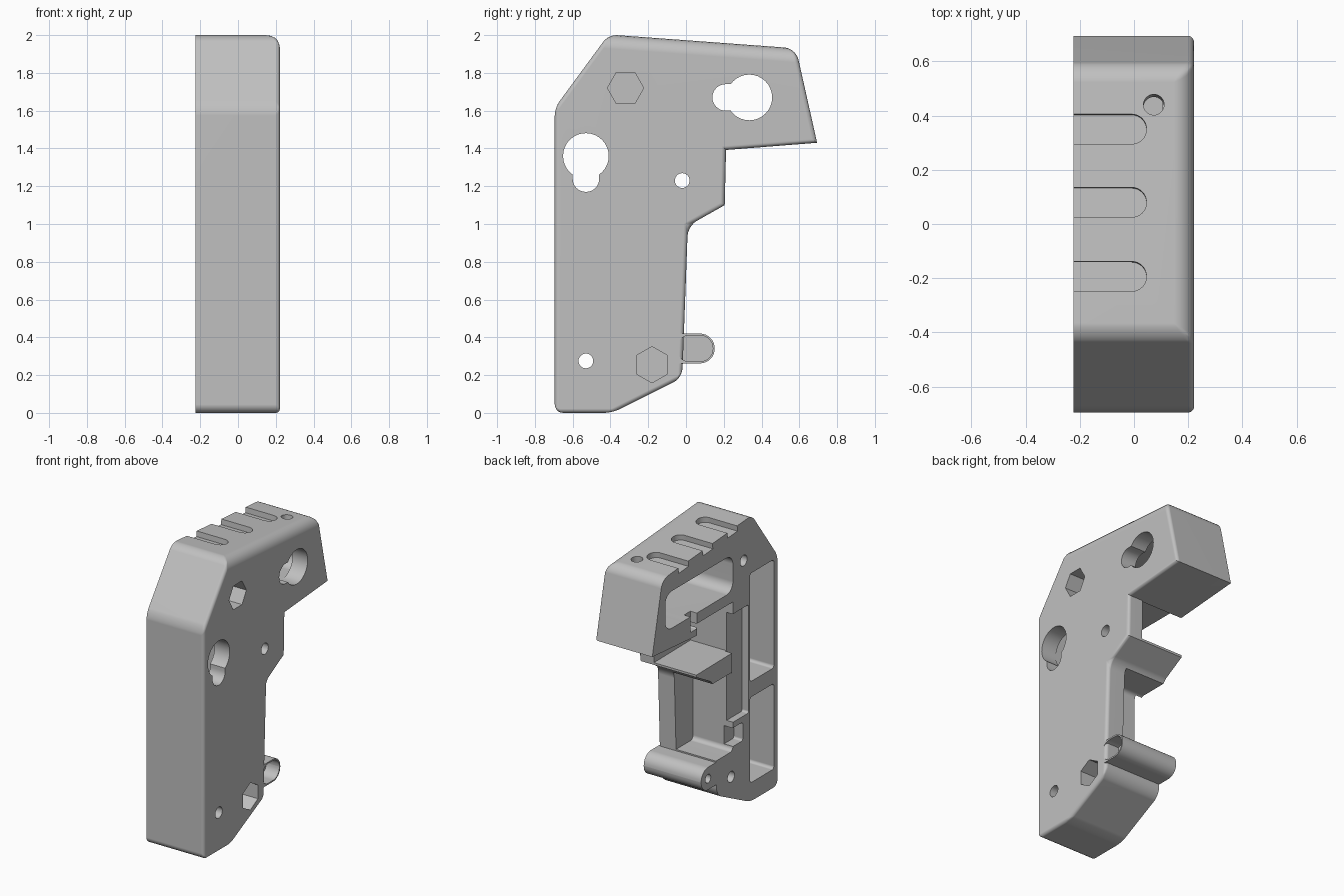
import bpy, bmesh, math

default = bpy.data.objects.get("Cube")
if default:
    bpy.data.objects.remove(default, do_unlink=True)

OPEN_X, OUTER_X, FLOOR_X = -0.224, 0.222, 0.105
THROUGH = (-0.5, 0.5)
TOP_SLOPE = 0.0737

grey = bpy.data.materials.new("plain_grey")
grey.use_nodes = True
colour = (0.53, 0.53, 0.53, 1)
grey.diffuse_color = colour
grey.node_tree.nodes["Principled BSDF"].inputs["Base Color"].default_value = colour


def ngon(u, v, r, n=32, turn=0.0):
    step = 2 * math.pi / n
    return [(u + r * math.cos(turn + i * step), v + r * math.sin(turn + i * step)) for i in range(n)]


def rounded_box(u0, u1, v0, v1, r):
    """Rectangle outline with rounded corners."""
    centres = [(u1 - r, v1 - r), (u0 + r, v1 - r), (u0 + r, v0 + r), (u1 - r, v0 + r)]
    pts = []
    for k, (u, v) in enumerate(centres):
        for i in range(9):
            a = (k + i / 8) * math.pi / 2
            pts.append((u + r * math.cos(a), v + r * math.sin(a)))
    return pts


def prism(name, pts, lo, hi, axis="x"):
    """Extrude an outline along x (points are y, z) or z (points are x, y)."""
    bm = bmesh.new()
    place = (lambda p, d: (d, p[0], p[1])) if axis == "x" else (lambda p, d: (p[0], p[1], d))
    near = [bm.verts.new(place(p, lo)) for p in pts]
    far = [bm.verts.new(place(p, hi)) for p in pts]
    bm.faces.new(near[::-1])
    bm.faces.new(far)
    for i in range(len(pts)):
        j = (i + 1) % len(pts)
        bm.faces.new((near[i], near[j], far[j], far[i]))
    bmesh.ops.recalc_face_normals(bm, faces=bm.faces)
    mesh = bpy.data.meshes.new(name)
    bm.to_mesh(mesh)
    bm.free()
    mesh.materials.append(grey)
    obj = bpy.data.objects.new(name, mesh)
    bpy.context.scene.collection.objects.link(obj)
    return obj


def bake(obj):
    """Apply all modifiers of an object."""
    bpy.context.view_layer.update()
    graph = bpy.context.evaluated_depsgraph_get()
    mesh = bpy.data.meshes.new_from_object(obj.evaluated_get(graph))
    obj.modifiers.clear()
    obj.data = mesh


def combine(obj, tool, operation="DIFFERENCE"):
    tool.hide_render = True
    mod = obj.modifiers.new("combine", "BOOLEAN")
    mod.operation, mod.solver, mod.object = operation, "EXACT", tool
    bake(obj)
    bpy.data.objects.remove(tool, do_unlink=True)


# Housing: outline points with the corner softness of each
outline = [(-0.695, 0.0, 0.6), (-0.39, 0.0, 0.6), (-0.02, 0.185, 0.7), (0.01, 0.99, 0.7),
           (0.205, 1.10, 0), (0.212, 1.392, 0), (0.694, 1.43, 0), (0.582, 1.93, 0.8),
           (-0.41, 2.003, 0.6), (-0.695, 1.615, 0.55)]
housing = prism("housing", [p[:2] for p in outline], OPEN_X, OUTER_X)
bm = bmesh.new()
bm.from_mesh(housing.data)
weight = bm.edges.layers.float.new("bevel_weight_edge")
for edge in bm.edges:
    a, b = (v.co for v in edge.verts)
    if abs(a.x - b.x) > 0.1:
        edge[weight] = next(p[2] for p in outline if abs(p[0] - a.y) + abs(p[1] - a.z) < 0.001)
    elif a.x > 0:
        edge[weight] = 1.0 if min(a.z, b.z) > 1.9 else 0.3
bm.to_mesh(housing.data)
bm.free()
soften = housing.modifiers.new("soften", "BEVEL")
soften.limit_method, soften.width, soften.segments = "WEIGHT", 0.075, 5
bake(housing)

# Cavities opened from the inner side: outline and depth
inner = [
    (rounded_box(-0.655, -0.39, 0.84, 1.60, 0.02), FLOOR_X),     # upper front chamber
    (rounded_box(-0.655, -0.39, 0.13, 0.73, 0.02), FLOOR_X),     # lower front chamber
    (rounded_box(-0.20, 0.55, 1.55, 1.81, 0.07), FLOOR_X),       # top chamber
    ([(-0.2, 1.12), (0.3, 1.115), (0.3, 1.392), (0.2, 1.392), (0.2, 1.475), (-0.2, 1.475)], FLOOR_X),
    (rounded_box(-0.2, 0.1, 0.43, 0.985, 0.03), 0.085),          # grip chamber below the shelf
    (rounded_box(-0.375, -0.19, 0.63, 1.39, 0.015), OPEN_X + 0.05),
    (rounded_box(-0.31, -0.19, 0.46, 0.59, 0.015), OPEN_X + 0.07),
    (rounded_box(0.20, 0.27, 1.44, 1.58, 0.01), OPEN_X + 0.05),
    (ngon(-0.32, 1.72, 0.038), OPEN_X + 0.12),                   # screw holes
    (ngon(-0.18, 0.255, 0.038), OPEN_X + 0.12),
]
for pts, depth in inner:
    combine(housing, prism("cavity", pts, -0.4, depth))

# Peg at the lower back, hollow at its outer end, with a screw hole at the inner end
peg = prism("peg", rounded_box(-0.12, 0.152, 0.262, 0.42, 0.078), OPEN_X, OUTER_X)
combine(peg, prism("peg_recess", rounded_box(-0.05, 0.142, 0.272, 0.41, 0.068), 0.12, 0.4))
combine(housing, peg, "UNION")
combine(housing, prism("peg_hole", ngon(0.075, 0.34, 0.03), -0.4, OPEN_X + 0.15))

# Keyholes and round holes through the outer wall
for pts in (ngon(0.335, 1.67, 0.121), rounded_box(0.14, 0.34, 1.60, 1.74, 0.069),
            ngon(-0.53, 1.36, 0.121), rounded_box(-0.60, -0.46, 1.17, 1.37, 0.069),
            ngon(-0.02, 1.23, 0.039), ngon(-0.53, 0.275, 0.039)):
    combine(housing, prism("hole", pts, *THROUGH))

# Hexagonal nut pockets on the outer side
for y, z, turn in ((-0.32, 1.72, 0), (-0.18, 0.255, math.pi / 6)):
    combine(housing, prism("nut_pocket", ngon(y, z, 0.096, 6, turn), 0.03, 0.5))

# Slots and a hole cut square to the sloping top
slot = rounded_box(-0.5, 0.046, -0.055, 0.055, 0.054)
for y, pts, depth in ((0.35, slot, 0.038), (0.08, slot, 0.038), (-0.193, slot, 0.038),
                      (0.44, ngon(0.073, 0, 0.038), 0.15)):
    cutter = prism("top_cut", pts, -depth, 0.2, "z")
    cutter.location = (0, y, 2.003 - TOP_SLOPE * (y + 0.41))
    cutter.rotation_euler.x = -math.atan(TOP_SLOPE)
    combine(housing, cutter)

# Smooth the rounded edges, keep the others crisp and the large faces flat
housing.data.shade_smooth()
housing.data.set_sharp_from_angle(angle=math.radians(30))
flatten = housing.modifiers.new("flat_faces", "WEIGHTED_NORMAL")
flatten.keep_sharp = True
